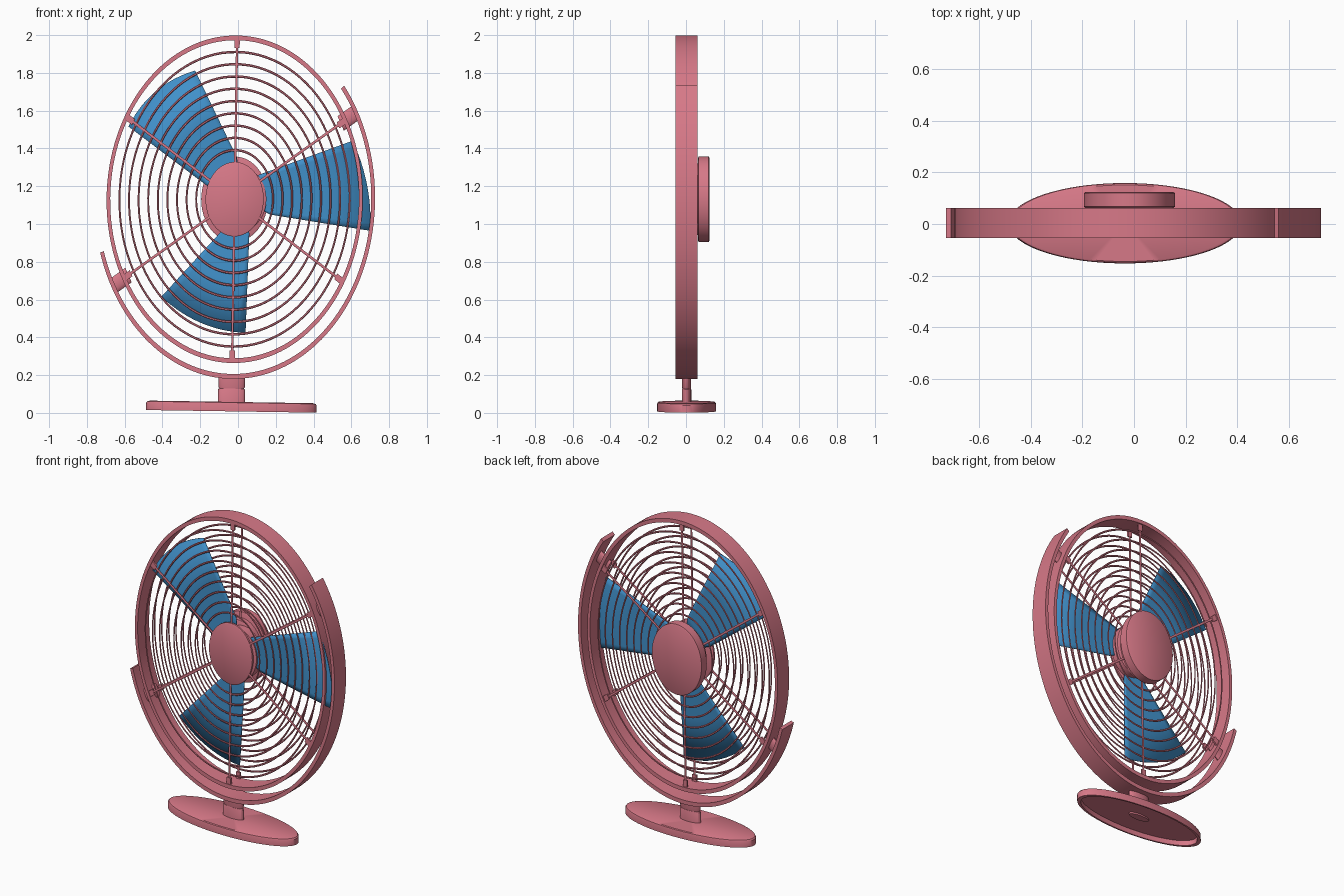
import bpy, bmesh, math
from mathutils import Matrix, Vector

if "Cube" in bpy.data.objects:
    bpy.data.objects.remove(bpy.data.objects["Cube"])

RX, DEPTH = 0.782, 0.27          # the fan is an upright oval, flattened front to back
FRAME = (Matrix.Translation((-0.018, 0.003, 1.131))
         @ Matrix.Rotation(math.radians(0.9), 4, 'Y')
         @ Matrix.Diagonal((RX, 1, 1, 1)))


def material(name, rgb):
    m = bpy.data.materials.new(name)
    m.diffuse_color = (*rgb, 1)
    m.use_nodes = True
    m.node_tree.nodes["Principled BSDF"].inputs["Base Color"].default_value = m.diffuse_color
    return m


PINK = material("rose_pink", (0.68, 0.19, 0.245))
BLUE = material("blade_blue", (0.052, 0.28, 0.59))


def finish(name, bm, mat, frame=FRAME):
    bmesh.ops.remove_doubles(bm, verts=bm.verts, dist=1e-5)
    bmesh.ops.recalc_face_normals(bm, faces=bm.faces)
    me = bpy.data.meshes.new(name)
    bm.to_mesh(me)
    bm.free()
    me.transform(frame)
    me.materials.append(mat)
    ob = bpy.data.objects.new(name, me)
    bpy.context.collection.objects.link(ob)
    bpy.ops.object.select_all(action='DESELECT')
    ob.select_set(True)
    bpy.context.view_layer.objects.active = ob
    bpy.ops.object.shade_smooth_by_angle(angle=math.radians(35))
    return ob


def lathe(bm, profile, axis='Y', a0=0, a1=360, n=96, dx=0):
    """Sweep a closed (radius, height) profile around Y or (flattened) Z."""
    full = a1 - a0 >= 360
    rows = []
    for i in range(n if full else n + 1):
        a = math.radians(a0 + (a1 - a0) * i / n)
        c, s = math.cos(a), math.sin(a)
        rows.append([bm.verts.new((r * c + dx, h, r * s) if axis == 'Y'
                                  else (r * c + dx, r * s * DEPTH, h)) for r, h in profile])
    k = len(profile)
    for i in range(n):
        p, q = rows[i], rows[(i + 1) % len(rows)]
        for j in range(k):
            bm.faces.new((p[j], p[(j + 1) % k], q[(j + 1) % k], q[j]))
    if not full:
        bm.faces.new(rows[0])
        bm.faces.new(rows[-1])


def band(r0, r1, y0, y1):
    return [(r0, y0), (r1, y0), (r1, y1), (r0, y1)]


def disc(r, y0, y1, b=0.008):
    return [(0, y0), (r - b, y0), (r, y0 + b / 2), (r, y1 - b / 2), (r - b, y1), (0, y1)]


def rod(bm, r0, r1, rad, y, angle, segs=8, depth=0.5):
    """Radial rod from r0 to r1, pointing outward at the given angle."""
    m = (Matrix.Rotation(-math.radians(angle), 4, 'Y')
         @ Matrix.Translation(((r0 + r1) / 2, y, 0))
         @ Matrix.Diagonal((1, depth, 1, 1)) @ Matrix.Rotation(math.pi / 2, 4, 'Y')
         @ Matrix.Rotation(math.pi / segs, 4, 'Z'))
    bmesh.ops.create_cone(bm, cap_ends=True, segments=segs, radius1=rad,
                          radius2=rad, depth=r1 - r0, matrix=m)


# outer guard ring
bm = bmesh.new()
lathe(bm, band(0.842, 0.867, -0.058, 0.059), n=128)
finish("guard_ring", bm, PINK)

# cradle arc carrying the ring
bm = bmesh.new()
lathe(bm, band(0.925, 0.951, -0.058, 0.059), a0=198, a1=400, n=96)
finish("cradle_arc", bm, PINK)

# front and rear grilles: concentric wires, spokes and end clips
for name, y in (("front_grille", -0.048), ("rear_grille", 0.045)):
    bm = bmesh.new()
    for i in range(9):
        r = 0.26 + 0.065 * i
        lathe(bm, [(r + 0.0065 * math.cos(t * math.pi / 3),
                    y + 0.0035 * math.sin(t * math.pi / 3)) for t in range(6)])
    for a in range(30, 390, 60):
        rod(bm, 0.15, 0.85, 0.008, y, a)
        rod(bm, 0.80, 0.85, 0.026, y, a, segs=4, depth=0.3)
    finish(name, bm, PINK)

# pivot knobs between ring and cradle
for side, a in (("right", 30), ("left", 210)):
    bm = bmesh.new()
    rod(bm, 0.82, 0.93, 0.045, 0, a, segs=16, depth=0.35)
    finish(side + "_pivot_knob", bm, PINK)

# hub parts
for name, prof, dx in (("front_cap", disc(0.197, -0.056, -0.036), 0),
                       ("rotor_hub", disc(0.165, -0.034, 0.03), 0.05),
                       ("motor_housing", disc(0.19, 0.02, 0.07), 0),
                       ("rear_cap", disc(0.226, 0.06, 0.121), 0)):
    bm = bmesh.new()
    lathe(bm, prof, n=64, dx=dx)
    finish(name, bm, PINK)

# blades: root a, root b, tip a, tip b, bulge of the outer edge
BLADES = [
    ((-0.158, -0.02, 1.198), (-0.005, -0.01, 1.351), (-0.58, -0.04, 1.516), (-0.227, -0.025, 1.812), 0.05),
    ((0.11, -0.02, 1.26), (0.17, -0.01, 1.05), (0.607, -0.043, 1.441), (0.70, -0.04, 0.964), 0.03),
    ((0.06, -0.02, 0.95), (-0.08, -0.01, 0.97), (0.04, -0.038, 0.424), (-0.406, -0.015, 0.615), 0.045),
]
HUB = Vector((0.02, -0.015, 1.131))
for k, (ra, rb, ta, tb, bulge) in enumerate(BLADES):
    ra, rb, ta, tb = map(Vector, (ra, rb, ta, tb))
    out = (ta + tb) / 2 - HUB
    out.y = 0
    out.normalize()
    bm = bmesh.new()
    rows = []
    for i in range(13):
        u = i / 12
        tip = ta.lerp(tb, u) + out * bulge * 4 * u * (1 - u)
        root = ra.lerp(rb, u)
        rows.append([bm.verts.new(p) for p in
                     (HUB.lerp(root, 0.6), root, root.lerp(tip, 0.5), tip)])
    for p, q in zip(rows, rows[1:]):
        for j in range(3):
            bm.faces.new((p[j], p[j + 1], q[j + 1], q[j]))
    ob = finish("blade_%d" % (k + 1), bm, BLUE, Matrix())
    mod = ob.modifiers.new("thickness", 'SOLIDIFY')
    mod.thickness = 0.004
    mod.offset = 0

# stem: lower post and narrower collar
Z = -1.131
bm = bmesh.new()
lathe(bm, [(0, Z + 0.03), (0.092, Z + 0.03), (0.092, Z + 0.124), (0.086, Z + 0.128), (0, Z + 0.128)],
      axis='Z', n=48)
finish("stem_post", bm, PINK)
bm = bmesh.new()
lathe(bm, [(0, Z + 0.12), (0.076, Z + 0.12), (0.09, Z + 0.137), (0.09, Z + 0.195), (0, Z + 0.195)],
      axis='Z', n=48)
finish("stem_collar", bm, PINK)

# hollow base plate
bm = bmesh.new()
lathe(bm, [(0, Z + 0.058), (0.55, Z + 0.058), (0.57, Z + 0.054), (0.578, Z + 0.046),
           (0.578, Z + 0.008), (0.545, Z + 0.008), (0.545, Z + 0.04), (0, Z + 0.04)],
      axis='Z', n=96)
finish("base", bm, PINK)
